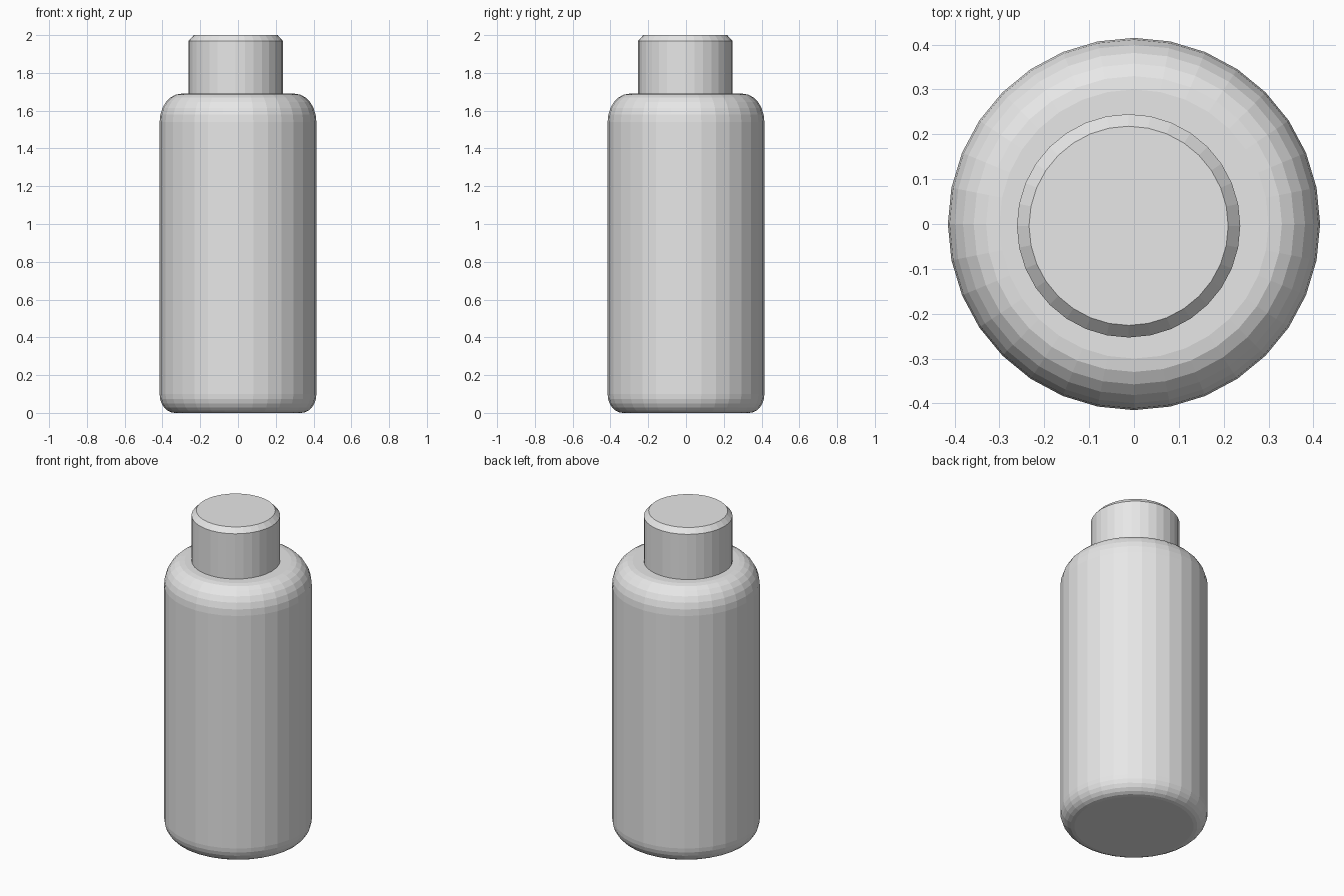
import bpy, bmesh, math

SIDES = 32

cube = bpy.data.objects.get("Cube")
if cube:
    bpy.data.objects.remove(cube, do_unlink=True)

grey = bpy.data.materials.new("light grey")
grey.use_nodes = True
colour = (0.8, 0.8, 0.8, 1)
grey.diffuse_color = colour
grey.node_tree.nodes["Principled BSDF"].inputs["Base Color"].default_value = colour


def arc(radius, z, width, height, start, steps=6):
    """Quarter ellipse of (radius, z) points rounding an outer corner."""
    angles = [math.radians(start + 90 * i / steps) for i in range(steps + 1)]
    return [(radius - width + width * math.cos(a), z + height * math.sin(a)) for a in angles]


def turned_part(name, profile, centre=(0, 0)):
    """Closed solid made by turning a profile, listed bottom to top."""
    bm = bmesh.new()
    rings = []
    for r, z in profile:
        ring = []
        for i in range(SIDES):
            a = math.tau * i / SIDES
            ring.append(bm.verts.new((r * math.cos(a), r * math.sin(a), z)))
        rings.append(ring)
    for low, high in zip(rings, rings[1:]):
        for i in range(SIDES):
            j = (i + 1) % SIDES
            bm.faces.new((low[i], low[j], high[j], high[i]))
    bm.faces.new(rings[0][::-1])
    bm.faces.new(rings[-1])
    mesh = bpy.data.meshes.new(name)
    bm.to_mesh(mesh)
    bm.free()
    mesh.materials.append(grey)
    obj = bpy.data.objects.new(name, mesh)
    obj.location = (*centre, 0)
    bpy.context.collection.objects.link(obj)
    return obj


# Bottle body with a rounded base and shoulder
turned_part("bottle_body",
            arc(0.415, 0.1, 0.08, 0.1, -90) + arc(0.415, 1.54, 0.115, 0.15, 0))

# Slightly off-centre cap with a chamfered top edge
turned_part("bottle_cap",
            [(0.249, 1.68), (0.249, 1.97), (0.222, 2.0)], (-0.012, -0.004))
